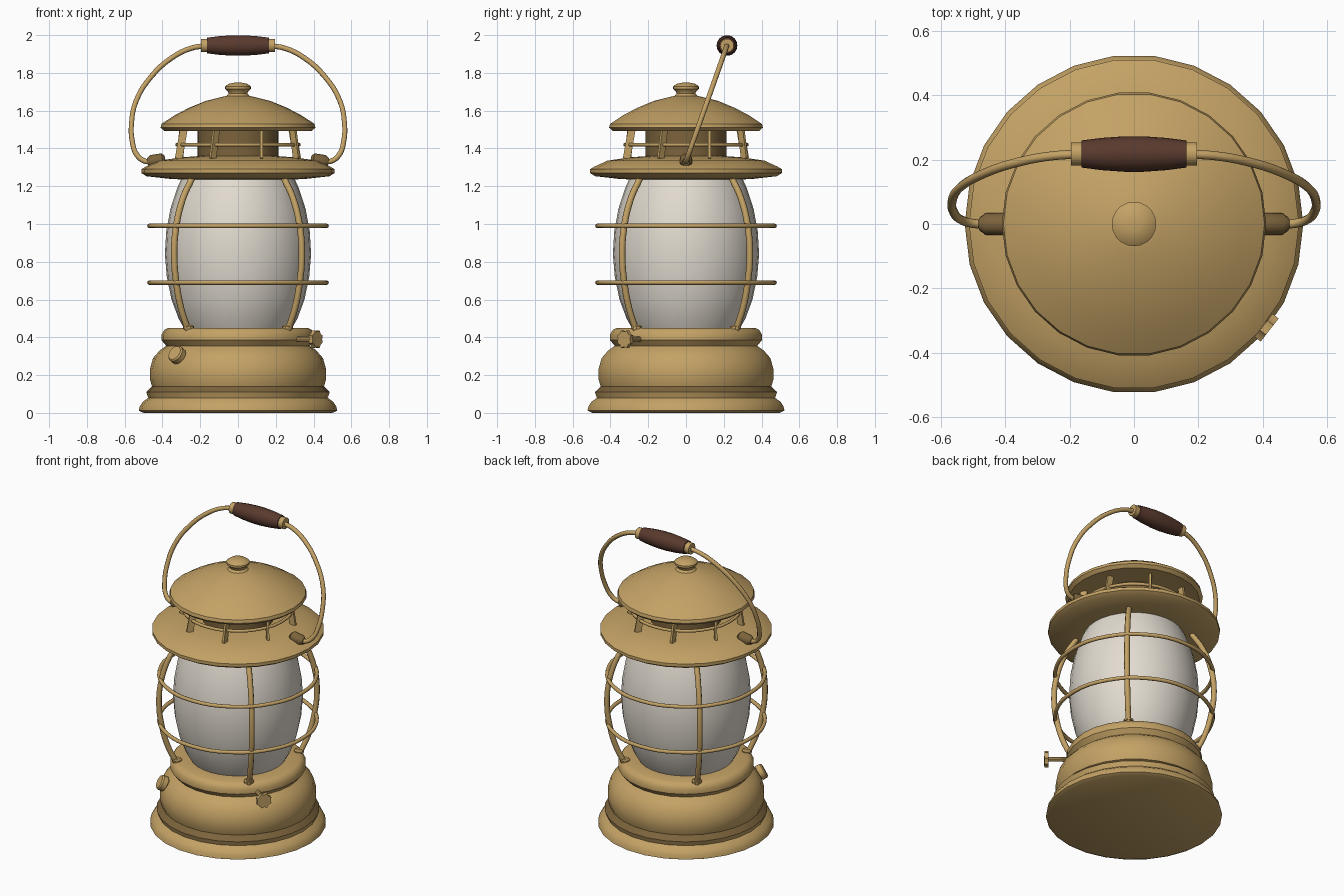
import bpy, bmesh, math
from mathutils import Vector, Matrix

cube = bpy.data.objects.get("Cube")
if cube:
    bpy.data.objects.remove(cube, do_unlink=True)


def material(name, rgb):
    m = bpy.data.materials.new(name)
    m.use_nodes = True
    m.diffuse_color = (*rgb, 1)
    m.node_tree.nodes["Principled BSDF"].inputs["Base Color"].default_value = (*rgb, 1)
    return m


BRASS = material("brass", (0.55, 0.36, 0.13))
DARK = material("dark brass", (0.20, 0.125, 0.045))
GLASS = material("frosted glass", (0.76, 0.71, 0.63))
WOOD = material("dark wood", (0.10, 0.042, 0.027))
SIDES = 26


def finish(obj, mats, angle=35):
    for m in mats:
        obj.data.materials.append(m)
    bpy.ops.object.select_all(action="DESELECT")
    obj.select_set(True)
    bpy.context.view_layer.objects.active = obj
    bpy.ops.object.shade_smooth_by_angle(angle=math.radians(angle))
    return obj


def mesh_object(name, bm, mats, angle=35):
    bmesh.ops.recalc_face_normals(bm, faces=bm.faces)
    me = bpy.data.meshes.new(name)
    bm.to_mesh(me)
    bm.free()
    obj = bpy.data.objects.new(name, me)
    bpy.context.collection.objects.link(obj)
    return finish(obj, mats, angle)


def lathe(name, profile, mats, sides=SIDES, matrix=None, band=None, angle=35):
    """Spin (radius, height) points round z, capping both ends."""
    bm = bmesh.new()
    rings = []
    for r, z in profile:
        rings.append([bm.verts.new((r * math.cos(a), r * math.sin(a), z))
                      for a in (math.tau * i / sides for i in range(sides))])
    for k, (low, high) in enumerate(zip(rings, rings[1:])):
        for i in range(sides):
            j = (i + 1) % sides
            f = bm.faces.new((low[i], low[j], high[j], high[i]))
            f.material_index = int(k == band)
    bm.faces.new(rings[0])
    bm.faces.new(rings[-1])
    if matrix:
        bm.transform(matrix)
    return mesh_object(name, bm, mats, angle)


def along(direction, origin):
    """Matrix taking local z to a direction at an origin."""
    return Matrix.Translation(origin) @ Vector(direction).to_track_quat("Z", "Y").to_matrix().to_4x4()


def tube(name, points, radius, mat, cyclic=False, steps=4):
    cu = bpy.data.curves.new(name, "CURVE")
    cu.dimensions = "3D"
    cu.bevel_depth = radius
    cu.bevel_resolution = 2
    cu.resolution_u = steps
    cu.use_fill_caps = True
    sp = cu.splines.new("BEZIER")
    sp.bezier_points.add(len(points) - 1)
    for p, co in zip(sp.bezier_points, points):
        p.co = co
        p.handle_left_type = p.handle_right_type = "AUTO"
    sp.use_cyclic_u = cyclic
    obj = bpy.data.objects.new(name, cu)
    bpy.context.collection.objects.link(obj)
    bpy.ops.object.select_all(action="DESELECT")
    obj.select_set(True)
    bpy.context.view_layer.objects.active = obj
    bpy.ops.object.convert(target="MESH")
    return finish(bpy.context.object, [mat], 50)


def polar(r, deg, z):
    a = math.radians(deg)
    return Vector((r * math.cos(a), r * math.sin(a), z))


def hoop(name, r, z, thickness):
    return tube(name, [polar(r, i * 30, z) for i in range(12)], thickness, BRASS, True)


# Fuel tank with a dark groove
lathe("fuel_tank", [(0.50, 0), (0.525, 0.012), (0.52, 0.035), (0.505, 0.058), (0.475, 0.08),
                    (0.486, 0.11), (0.455, 0.14), (0.467, 0.18), (0.467, 0.23), (0.45, 0.29),
                    (0.415, 0.33), (0.38, 0.355), (0.405, 0.385), (0.405, 0.415), (0.39, 0.44),
                    (0.37, 0.45), (0.27, 0.45)], [BRASS, DARK], band=5)

# Barrel-shaped globe
lathe("glass_globe", [(0.275, 0.43), (0.315, 0.5), (0.352, 0.6), (0.377, 0.72), (0.387, 0.84),
                      (0.38, 0.96), (0.358, 1.08), (0.322, 1.19), (0.295, 1.25)], [GLASS], 32)

# Brim, chimney, cap and finial
lathe("brim", [(0.27, 1.235), (0.35, 1.238), (0.485, 1.253), (0.512, 1.27), (0.512, 1.29),
               (0.49, 1.303), (0.42, 1.335), (0.30, 1.353), (0.2, 1.36)], [BRASS])
lathe("chimney", [(0.215, 1.34), (0.215, 1.51)], [DARK])
lathe("cap", [(0.2, 1.50), (0.39, 1.492), (0.41, 1.51), (0.405, 1.53), (0.34, 1.573),
              (0.26, 1.615), (0.17, 1.652), (0.09, 1.672), (0.05, 1.68)], [BRASS])
lathe("finial", [(0.07, 1.67), (0.05, 1.69), (0.054, 1.702), (0.069, 1.715), (0.069, 1.728),
                 (0.05, 1.742), (0.02, 1.748)], [BRASS], 20)

# Vent fins and their hoop
for i in range(8):
    bm = bmesh.new()
    bmesh.ops.create_cube(bm, size=1)
    bm.transform(Matrix.Diagonal((0.04, 0.014, 0.16, 1)))
    bm.transform(Matrix.Rotation(math.radians(-10), 4, "Y"))
    bm.transform(Matrix.Translation(polar(0.325, i * 45 + 22.5, 1.425))
                 @ Matrix.Rotation(math.radians(i * 45), 4, "Z"))
    mesh_object(f"vent_fin_{i + 1}", bm, [BRASS])
hoop("vent_hoop", 0.322, 1.42, 0.01)

# Guard cage
for i in range(4):
    path = [polar(r, 45 + i * 90, z) for r, z in
            ((0.375, 0.44), (0.425, 0.55), (0.462, 0.69), (0.478, 0.84),
             (0.462, 0.99), (0.41, 1.14), (0.345, 1.24))]
    tube(f"cage_rib_{i + 1}", path, 0.017, BRASS)
    lathe(f"rib_foot_{i + 1}", [(0.03, 0), (0.03, 0.012), (0.02, 0.02)], [BRASS], 10,
          Matrix.Translation(polar(0.37, 45 + i * 90, 0.445)))
for name, z in (("lower_hoop", 0.69), ("upper_hoop", 0.99)):
    hoop(name, 0.469, z, 0.012)

# Carrying handle, leaning back from its pivots
def lean(x, z):
    return Vector((x, 0.217 * (z - 1.33) / 0.615, z))


half = [(0.43, 1.335), (0.49, 1.332), (0.535, 1.365), (0.56, 1.44), (0.564, 1.53), (0.54, 1.65),
        (0.46, 1.78), (0.35, 1.88), (0.25, 1.93), (0.16, 1.945)]
for side, label in ((1, "left"), (-1, "right")):
    tube(f"{label}_handle_wire", [lean(side * x, z) for x, z in half], 0.014, BRASS)
    lathe(f"{label}_pivot", [(0.02, -0.05), (0.034, -0.035), (0.034, 0.025), (0.02, 0.045)], [DARK], 12,
          along((side, 0, -0.15), (side * 0.435, 0, 1.335)))
    lathe(f"{label}_grip_collar", [(0.036, 0), (0.036, 0.04)], [BRASS], 14,
          along((side, 0, 0), lean(side * 0.155, 1.945)))
lathe("handle_grip", [(0.042, -0.163), (0.05, -0.1), (0.055, -0.03), (0.055, 0.03),
                      (0.05, 0.1), (0.042, 0.163)], [WOOD], 18, along((1, 0, 0), lean(0, 1.945)))

# Wick knob with a scalloped wheel
out = polar(1, -38, 0)
lathe("wick_stem", [(0.014, 0), (0.014, 0.17)], [BRASS], 10, along(out, polar(0.36, -38, 0.39)))
bm = bmesh.new()
outline = [bm.verts.new(polar(0.049 if i % 2 else 0.04, i * 22.5, 0)) for i in range(16)]
wheel = bmesh.ops.extrude_face_region(bm, geom=[bm.faces.new(outline)])["geom"]
bmesh.ops.translate(bm, vec=(0, 0, 0.024),
                    verts=[v for v in wheel if isinstance(v, bmesh.types.BMVert)])
bm.transform(along(out, polar(0.51, -38, 0.39)))
mesh_object("wick_wheel", bm, [BRASS])

# Filler cap on the shoulder
lathe("filler_cap", [(0.036, -0.04), (0.036, 0.015), (0.047, 0.02), (0.047, 0.05), (0.04, 0.058)],
      [BRASS], 16, along(polar(1, 225, 0.55), polar(0.425, 225, 0.29)))
